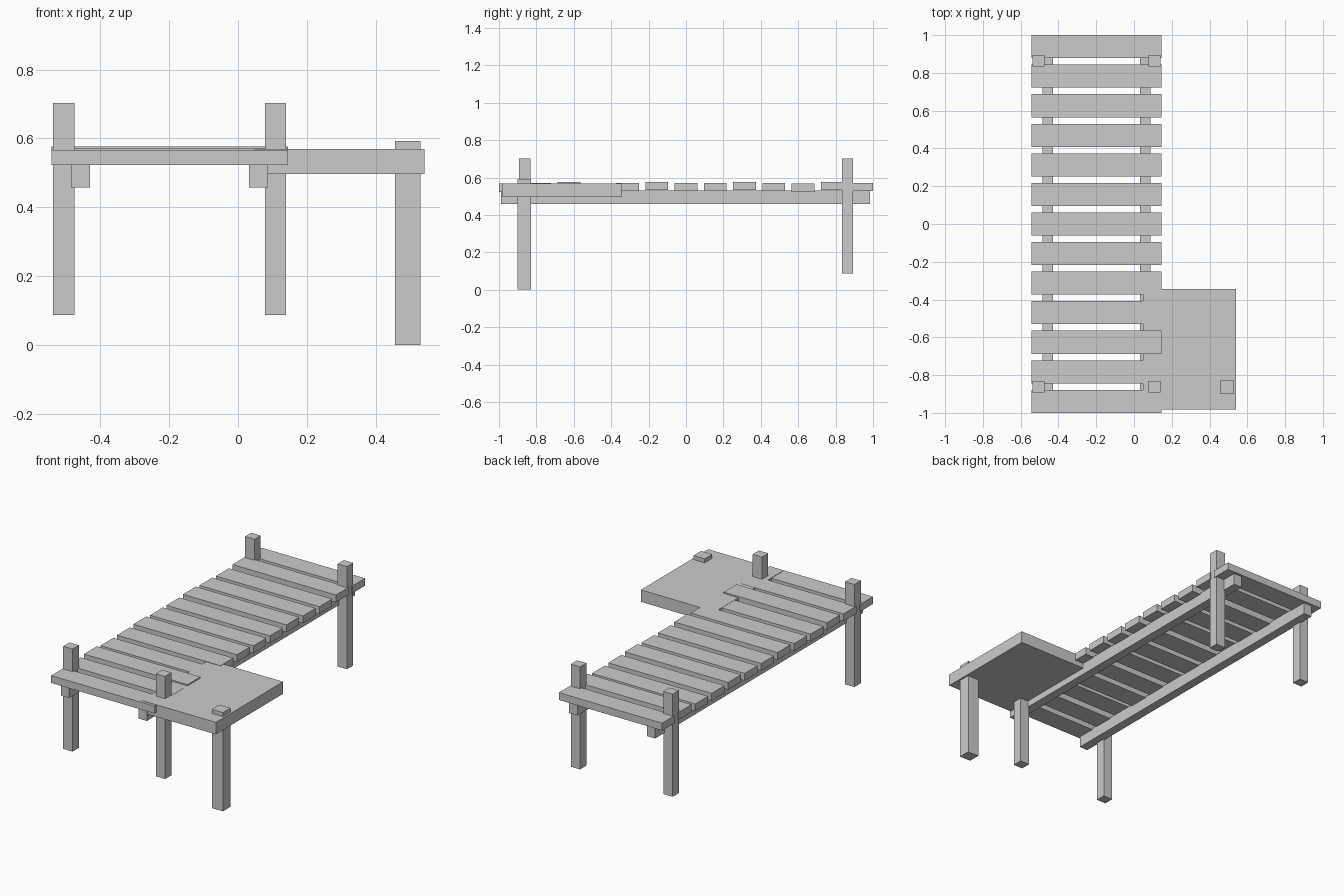
import bpy

if "Cube" in bpy.data.objects:
    bpy.data.objects.remove(bpy.data.objects["Cube"])


def box(name, x, y, z):
    """Box from (min, max) ranges on each axis."""
    bpy.ops.mesh.primitive_cube_add(size=1, location=[(r[0] + r[1]) / 2 for r in (x, y, z)])
    ob = bpy.context.object
    ob.name = name
    ob.scale = [r[1] - r[0] for r in (x, y, z)]
    bpy.ops.object.transform_apply(location=False, rotation=False, scale=True)
    return ob


# deck planks, back to front, at slightly uneven heights
tops = [.571, .577, .567, .571, .577, .571, .571, .577, .571, .568, .577, .570, .567]
for i, top in enumerate(tops):
    y = 0.939 - i * 0.1565
    box(f"plank_{i + 1}", (-0.542, 0.145), (y - 0.061, y + 0.061), (top - 0.044, top))

# long beams under the planks
for side, x in (("left", -0.457), ("right", 0.059)):
    box(f"{side}_beam", (x - 0.0275, x + 0.0275), (-0.989, 0.985), (0.458, 0.531))

# four corner posts rising through the deck
for side, x in (("left", -0.506), ("right", 0.109)):
    for end, y in (("front", -0.862), ("back", 0.864)):
        box(f"{end}_{side}_post", (x - 0.031, x + 0.031), (y - 0.03, y + 0.03), (0.087, 0.703))

# solid side platform and its thicker post
box("side_platform", (0.048, 0.541), (-0.983, -0.344), (0.497, 0.569))
box("platform_post", (0.456, 0.53), (-0.9, -0.828), (0, 0.593))
